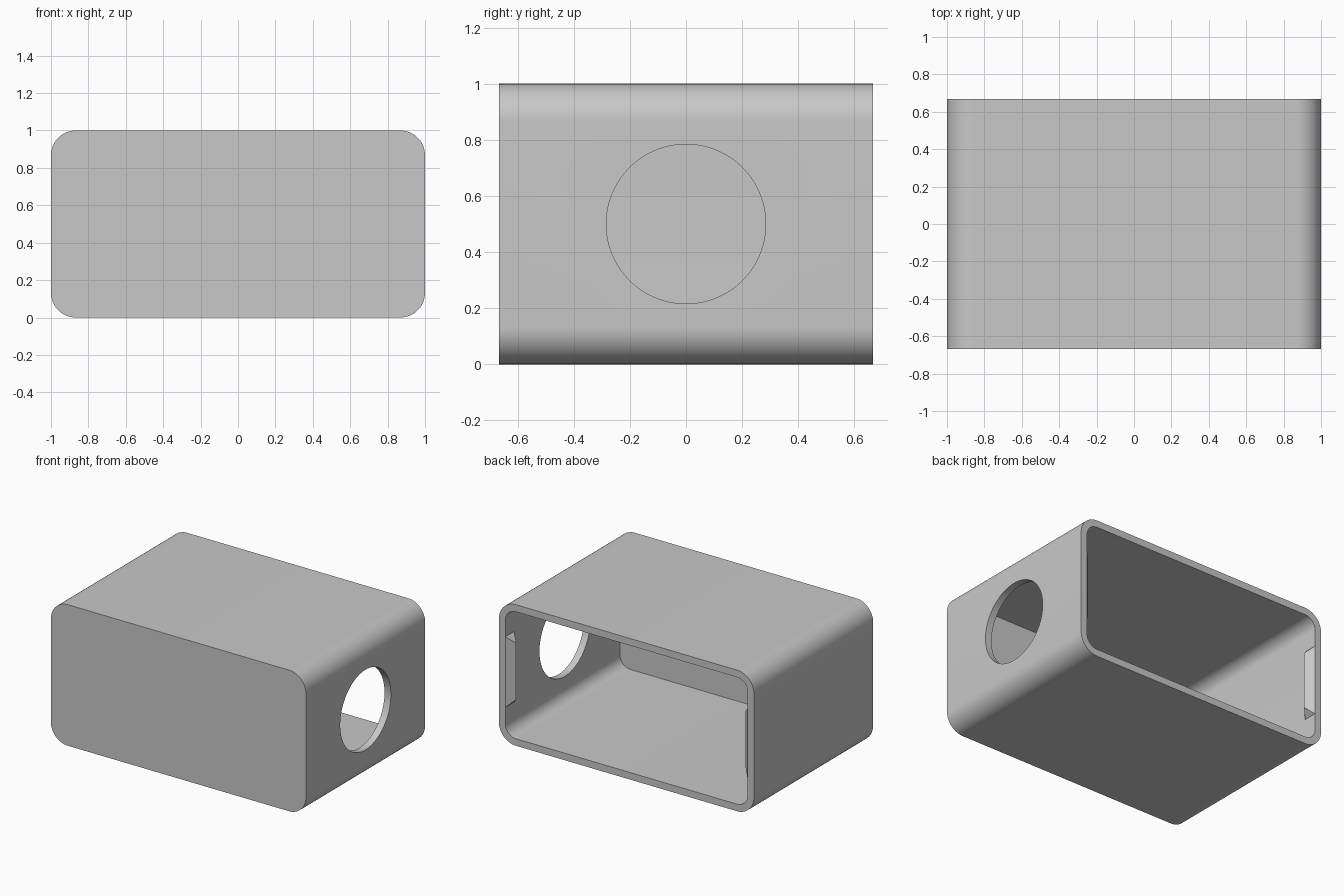
import bpy, bmesh, math
from mathutils import Matrix

if "Cube" in bpy.data.objects:
    bpy.data.objects.remove(bpy.data.objects["Cube"])

HALF_X, HALF_Y, HEIGHT = 1.0, 0.667, 1.0
WALL, RADIUS = 0.05, 0.133

# Single grey plastic
grey = bpy.data.materials.new("grey plastic")
grey.use_nodes = True
colour = (0.58, 0.58, 0.58, 1)
grey.diffuse_color = colour
for node in grey.node_tree.nodes:
    if node.type == 'BSDF_PRINCIPLED':
        node.inputs["Base Color"].default_value = colour


def make_object(name, bm):
    bmesh.ops.recalc_face_normals(bm, faces=bm.faces)
    mesh = bpy.data.meshes.new(name)
    bm.to_mesh(mesh)
    bm.free()
    mesh.materials.append(grey)
    obj = bpy.data.objects.new(name, mesh)
    bpy.context.collection.objects.link(obj)
    return obj


def rounded_loop(bm, y, inset, segments=16):
    """Rounded rectangle of vertices in the xz plane."""
    r = RADIUS - inset
    verts = []
    for corner, (sx, sz) in enumerate([(1, 1), (-1, 1), (-1, -1), (1, -1)]):
        cx = sx * (HALF_X - RADIUS)
        cz = HEIGHT / 2 + sz * (HEIGHT / 2 - RADIUS)
        for i in range(segments + 1):
            a = (corner + i / segments) * math.pi / 2
            verts.append(bm.verts.new((cx + r * math.cos(a), y, cz + r * math.sin(a))))
    return verts


# Hollow body, closed at the front and open at the back
bm = bmesh.new()
loops = [rounded_loop(bm, y, inset) for y, inset in
         [(-HALF_Y, 0), (HALF_Y, 0), (HALF_Y, WALL), (WALL - HALF_Y, WALL)]]
bm.faces.new(loops[0])
bm.faces.new(loops[-1])
for a, b in zip(loops, loops[1:]):
    for i in range(len(a)):
        j = (i + 1) % len(a)
        bm.faces.new((a[i], a[j], b[j], b[i]))
body = make_object("box_body", bm)

# Round opening through the left wall
bm = bmesh.new()
bmesh.ops.create_cone(bm, cap_ends=True, segments=96, radius1=0.284, radius2=0.284, depth=0.4,
                      matrix=Matrix.Translation((HALF_X, 0, HEIGHT / 2))
                      @ Matrix.Rotation(math.pi / 2, 4, 'Y'))
cutter = make_object("hole_cutter", bm)
cutter.hide_render = True
cut = body.modifiers.new("round_hole", 'BOOLEAN')
cut.operation = 'DIFFERENCE'
cut.solver = 'EXACT'
cut.object = cutter
bpy.context.view_layer.update()
evaluated = body.evaluated_get(bpy.context.evaluated_depsgraph_get())
cut_mesh = bpy.data.meshes.new_from_object(evaluated)
body.modifiers.clear()
body.data = cut_mesh
bpy.data.objects.remove(cutter)

# Smooth rounded corners with crisp rims
bpy.ops.object.select_all(action='DESELECT')
body.select_set(True)
bpy.context.view_layer.objects.active = body
bpy.ops.object.shade_smooth_by_angle(angle=math.radians(30))

# Hipped snap ridges inside the side walls, next to the opening
DEPTH, HALF_LENGTH = 0.05, 0.25
for side, name in [(1, "left_snap_ridge"), (-1, "right_snap_ridge")]:
    bm = bmesh.new()
    wall_x, mid = side * (HALF_X - WALL), HEIGHT / 2
    near, far, low, high = [], [], mid - HALF_LENGTH, mid + HALF_LENGTH
    n0, n1 = [bm.verts.new((wall_x, HALF_Y, z)) for z in (low, high)]
    f0, f1 = [bm.verts.new((wall_x, HALF_Y - 2 * DEPTH, z)) for z in (low, high)]
    r0, r1 = [bm.verts.new((wall_x - side * DEPTH, HALF_Y - DEPTH, z))
              for z in (low + DEPTH, high - DEPTH)]
    for face in [(n0, n1, r1, r0), (f1, f0, r0, r1), (n1, f1, r1), (f0, n0, r0)]:
        bm.faces.new(face if side > 0 else face[::-1])
    ridge = make_object(name, bm)
    # Ridges face inward
    if ridge.data.polygons[0].normal.x * side > 0:
        ridge.data.flip_normals()
